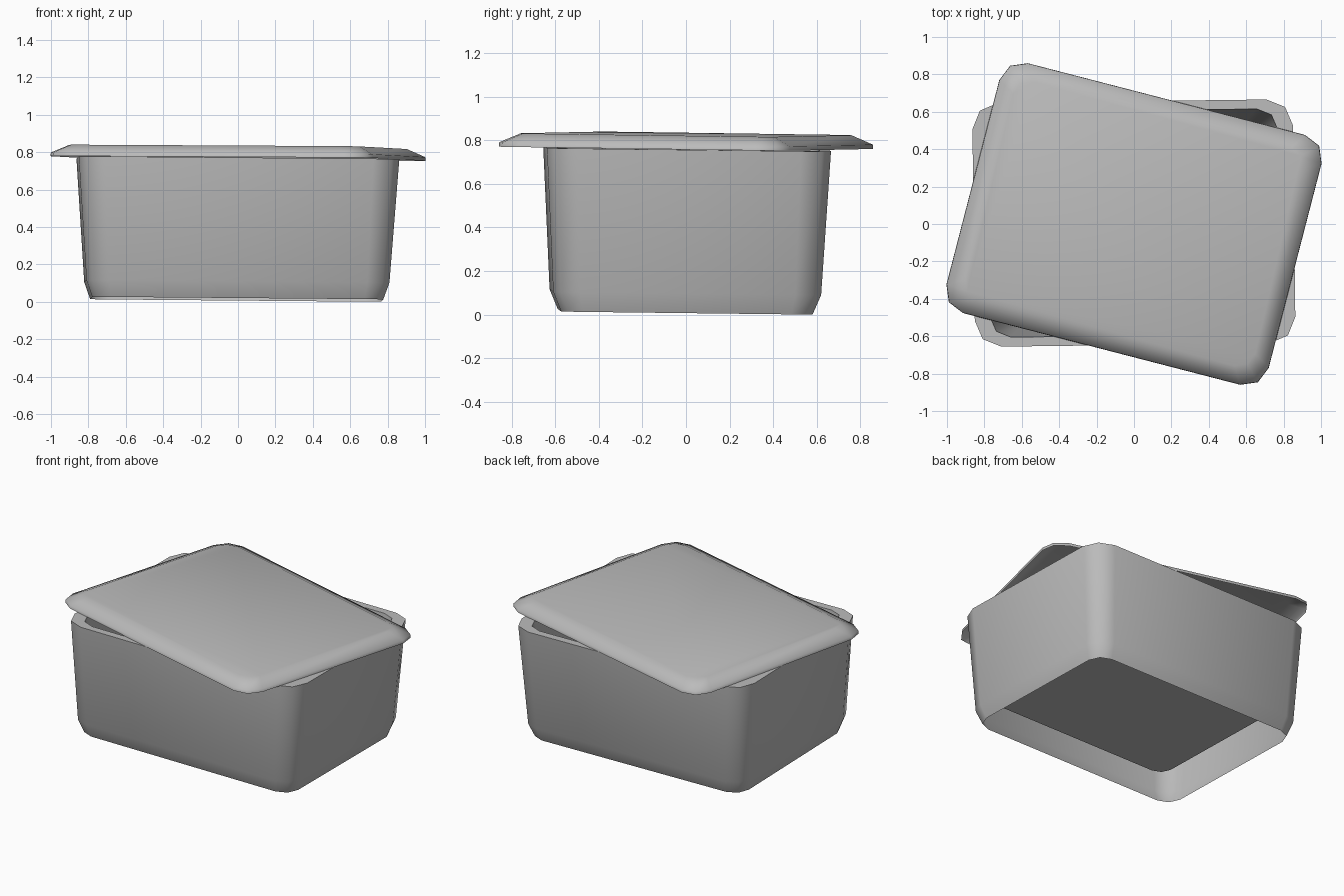
import bpy, bmesh, math

cube = bpy.data.objects.get("Cube")
if cube:
    bpy.data.objects.remove(cube, do_unlink=True)

grey = bpy.data.materials.new("plain_grey")
grey.use_nodes = True
grey.diffuse_color = (0.5, 0.5, 0.5, 1)
grey.node_tree.nodes["Principled BSDF"].inputs["Base Color"].default_value = (0.5, 0.5, 0.5, 1)

CORNER_STEPS = 2


def ring(bm, hx, hy, r, z):
    """Rounded rectangle of half sizes hx, hy with corner radius r."""
    verts = []
    for q, (sx, sy) in enumerate([(1, 1), (-1, 1), (-1, -1), (1, -1)]):
        for i in range(CORNER_STEPS + 1):
            a = math.pi / 2 * (q + i / CORNER_STEPS)
            verts.append(bm.verts.new((sx * (hx - r) + r * math.cos(a),
                                       sy * (hy - r) + r * math.sin(a), z)))
    return verts


def loft(name, sections, location, turn, smooth_angle):
    """Skin the sections in order, cap the last one, leave the first open."""
    bm = bmesh.new()
    rings = [ring(bm, *s) for s in sections]
    for a, b in zip(rings, rings[1:]):
        n = len(a)
        for i in range(n):
            j = (i + 1) % n
            bm.faces.new((a[i], a[j], b[j], b[i]))
    bm.faces.new(rings[-1])
    mesh = bpy.data.meshes.new(name)
    bm.to_mesh(mesh)
    bm.free()
    mesh.materials.append(grey)
    obj = bpy.data.objects.new(name, mesh)
    bpy.context.collection.objects.link(obj)
    # Turn in plan first, then lean slightly down towards the back left
    obj.rotation_mode = 'ZYX'
    obj.rotation_euler = (-0.012, 0.0085, math.radians(turn))
    obj.location = location
    bpy.ops.object.select_all(action='DESELECT')
    obj.select_set(True)
    bpy.context.view_layer.objects.active = obj
    bpy.ops.object.shade_smooth_by_angle(angle=math.radians(smooth_angle))
    return obj


# Tub: open foot, outer wall, flat rim, inner wall, raised floor
loft("tub", [
    (0.778, 0.577, 0.10, 0.0),
    (0.81, 0.615, 0.12, 0.09),
    (0.857, 0.652, 0.14, 0.75),
    (0.775, 0.602, 0.11, 0.75),
    (0.69, 0.545, 0.08, 0.17),
], (-0.007, -0.004, 0.0136), 0.7, 60)

# Lid: hollow shell with a short skirt and a sloped edge, set askew
loft("lid", [
    (0.89, 0.69, 0.125, 0.0),
    (0.888, 0.688, 0.125, 0.02),
    (0.80, 0.60, 0.09, 0.062),
], (0, 0, 0.766), -14.5, 75)
